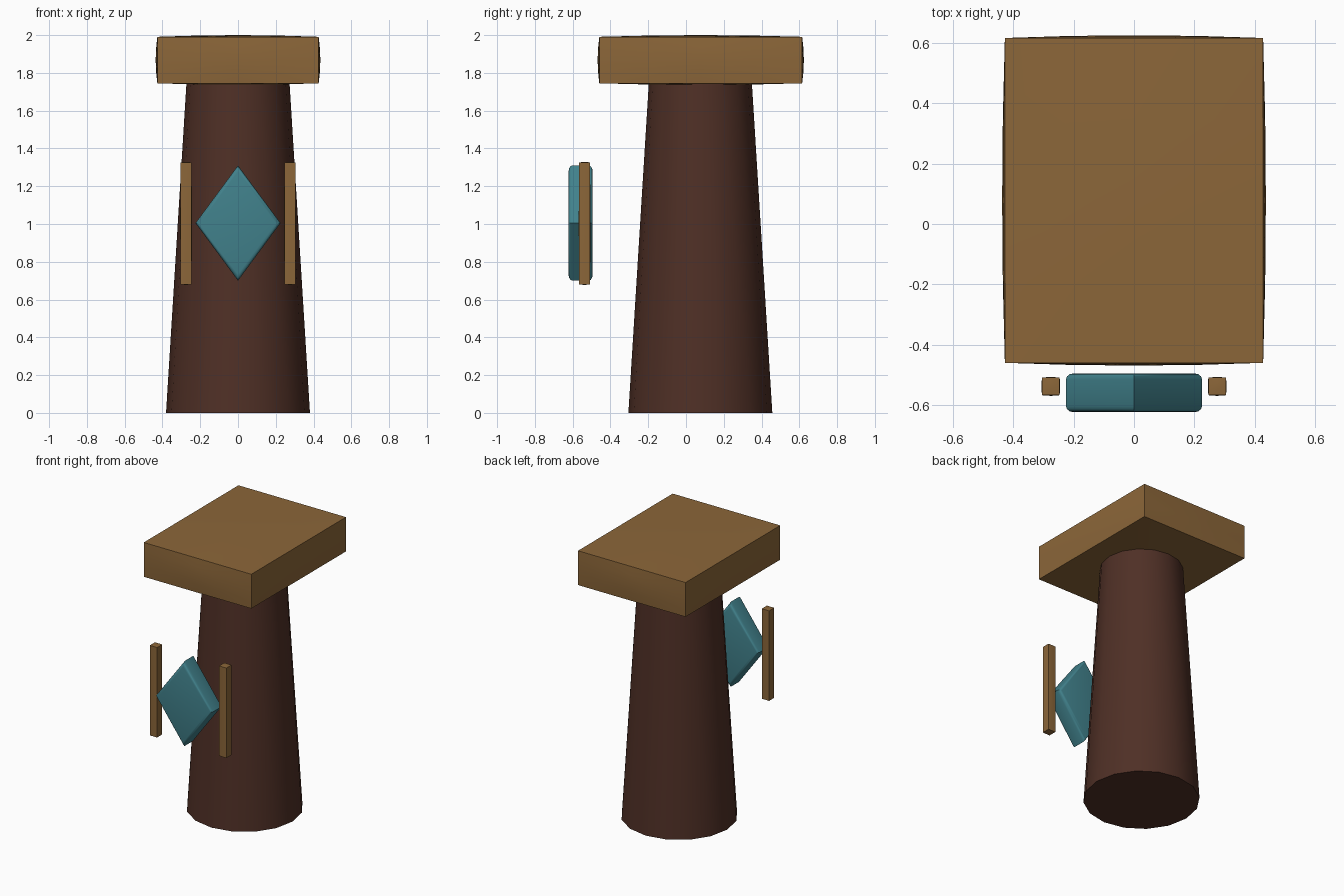
import bpy, bmesh, math
from mathutils import Vector

if "Cube" in bpy.data.objects:
    bpy.data.objects.remove(bpy.data.objects["Cube"])


def material(name, rgb):
    m = bpy.data.materials.new(name)
    m.diffuse_color = (*rgb, 1)
    m.use_nodes = True
    m.node_tree.nodes["Principled BSDF"].inputs["Base Color"].default_value = m.diffuse_color
    return m


DARK = material("dark wood", (0.078, 0.029, 0.019))
WOOD = material("light wood", (0.262, 0.134, 0.041))
TEAL = material("teal crystal", (0.053, 0.221, 0.262))


def finish(bm, name, mat, angle=30):
    bmesh.ops.recalc_face_normals(bm, faces=bm.faces)
    me = bpy.data.meshes.new(name)
    bm.to_mesh(me)
    bm.free()
    me.materials.append(mat)
    ob = bpy.data.objects.new(name, me)
    bpy.context.collection.objects.link(ob)
    bpy.ops.object.select_all(action='DESELECT')
    ob.select_set(True)
    bpy.context.view_layer.objects.active = ob
    bpy.ops.object.shade_smooth_by_angle(angle=math.radians(angle))
    return ob


def pillow_box(name, mat, center, half, bulge):
    """Box whose six faces swell slightly towards their middles."""
    bm = bmesh.new()
    bmesh.ops.create_cube(bm, size=2)
    bmesh.ops.subdivide_edges(bm, edges=bm.edges[:], cuts=3, use_grid_fill=True)
    for v in bm.verts:
        c = v.co.copy()
        p = Vector([c[i] * half[i] for i in range(3)])
        for i in range(3):
            if abs(c[i]) > 0.999:
                j, k = (i + 1) % 3, (i + 2) % 3
                p[i] += math.copysign(bulge, c[i]) * (1 - c[j] ** 2) * (1 - c[k] ** 2)
        v.co = p + Vector(center)
    return finish(bm, name, mat)


# tapered round column
bm = bmesh.new()
bmesh.ops.create_cone(bm, cap_ends=True, segments=16, radius1=0.381,
                      radius2=0.272, depth=1.76)
bmesh.ops.translate(bm, verts=bm.verts, vec=(0, 0.076, 0.88))
finish(bm, "column", DARK)

# swollen slab on top
pillow_box("top_slab", WOOD, (0, 0.078, 1.868), (0.427, 0.537, 0.123), 0.009)

# upright bars either side of the crystal
for side, label in ((-1, "left"), (1, "right")):
    pillow_box(label + "_bar", WOOD, (side * 0.275, -0.537, 1.003),
               (0.029, 0.029, 0.323), 0.002)

# diamond crystal with rounded front and back rims
bm = bmesh.new()
outline = [(0.225, 1.005), (0, 1.31), (-0.225, 1.005), (0, 0.70)]
face = bm.faces.new([bm.verts.new((x, -0.622, z)) for x, z in outline])
ext = bmesh.ops.extrude_face_region(bm, geom=[face])
bmesh.ops.translate(bm, vec=(0, 0.128, 0),
                    verts=[g for g in ext["geom"] if isinstance(g, bmesh.types.BMVert)])
bmesh.ops.recalc_face_normals(bm, faces=bm.faces)
rims = [e for e in bm.edges if abs(e.verts[0].co.y - e.verts[1].co.y) < 1e-4]
bmesh.ops.bevel(bm, geom=rims, offset=0.02, segments=3, profile=0.5, affect='EDGES')
finish(bm, "crystal", TEAL, 35)
